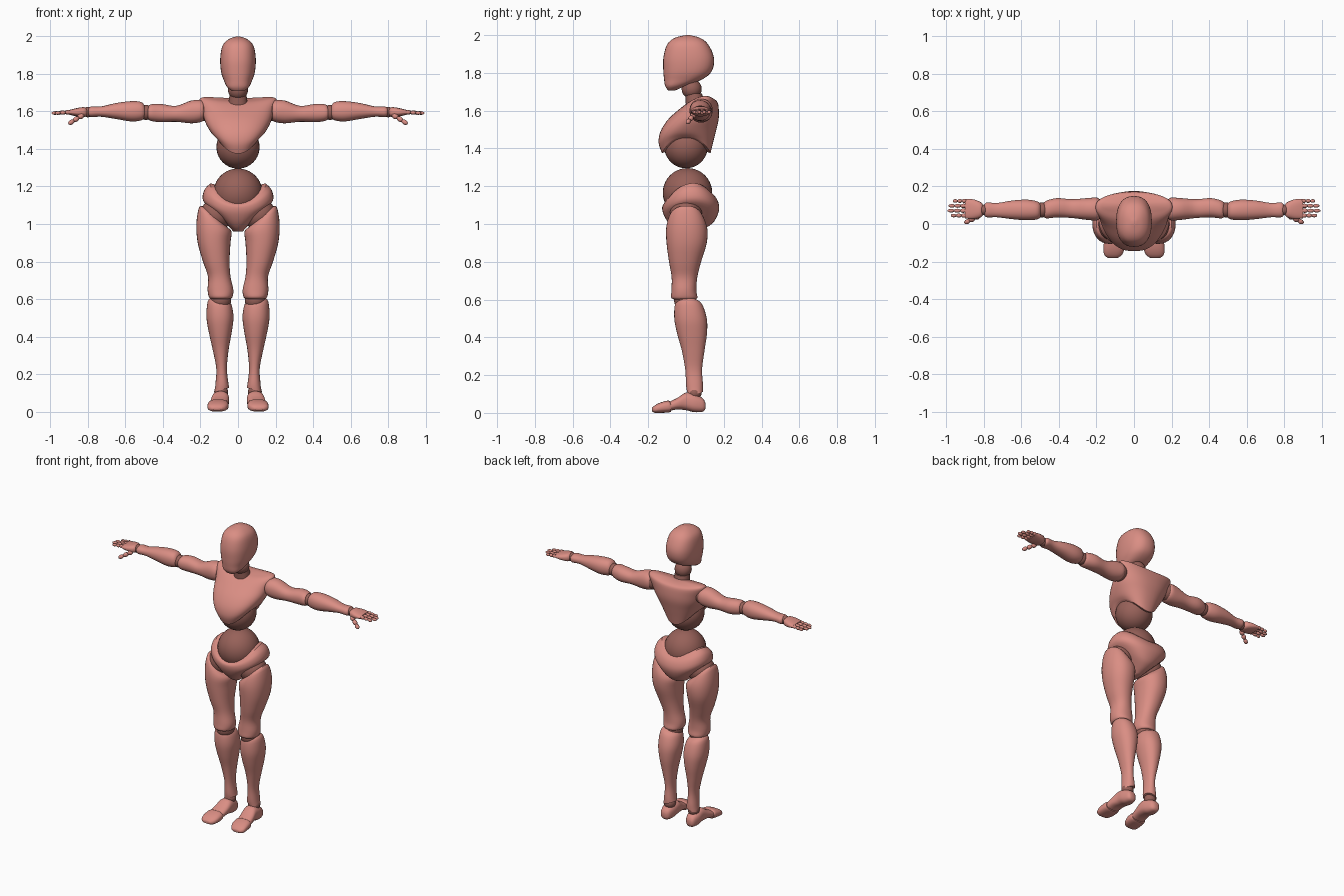
import bpy
import bmesh
import math
from mathutils import Vector, Matrix

default_cube = bpy.data.objects.get("Cube")
if default_cube:
    bpy.data.objects.remove(default_cube, do_unlink=True)


def make_material(name, colour):
    material = bpy.data.materials.new(name)
    material.use_nodes = True
    material.diffuse_color = (*colour, 1)
    material.node_tree.nodes["Principled BSDF"].inputs["Base Color"].default_value = (*colour, 1)
    return material


SHELL = make_material("light_pink_shell", (.70, .27, .23))
JOINT = make_material("dark_pink_joint", (.31, .12, .10))

# How (along, across, deep) coordinates map to the world for each loft axis
AXES = {
    "x": lambda along, across, deep: Vector((along, across, deep)),
    "y": lambda along, across, deep: Vector((across, along, deep)),
    "z": lambda along, across, deep: Vector((across, deep, along)),
}


def finish(bm, name, material, mirrored):
    """Turn a bmesh into one object, or into a left and right pair."""
    for side, sign in (("left_", 1), ("right_", -1)) if mirrored else (("", 1),):
        half = bm.copy()
        for vert in half.verts:
            vert.co.x *= sign
        bmesh.ops.recalc_face_normals(half, faces=half.faces)
        mesh = bpy.data.meshes.new(side + name)
        half.to_mesh(mesh)
        half.free()
        mesh.materials.append(material)
        obj = bpy.data.objects.new(side + name, mesh)
        bpy.context.collection.objects.link(obj)
        bpy.ops.object.select_all(action="DESELECT")
        obj.select_set(True)
        bpy.context.view_layer.objects.active = obj
        bpy.ops.object.shade_smooth_by_angle(angle=math.radians(45))
    bm.free()


def smooth_rings(rings, steps):
    """Pass a smooth spline through the ring measurements."""
    rings = [tuple(ring) + (0,) * (8 - len(ring)) for ring in rings]
    result = []
    for index in range(len(rings) - 1):
        before = rings[max(index - 1, 0)]
        start, end = rings[index], rings[index + 1]
        after = rings[min(index + 2, len(rings) - 1)]
        for step in range(steps):
            t = step / steps
            result.append([
                b + t * (c - a) / 2
                + t * t * (a - b * 5 / 2 + c * 2 - d / 2)
                + t * t * t * ((b - c) * 3 + d - a) / 2
                for a, b, c, d in zip(before, start, end, after)])
    return result + [list(rings[-1])]


def loft(name, axis, rings, material=SHELL, mirrored=False, squareness=2.2, sides=32, steps=4):
    """Rings: along, across min, max, deep min, max, side lift, across tilt, deep tilt."""
    bm = bmesh.new()
    place = AXES[axis]
    loops = []
    for along, left, right, low, high, lift, tilt, pitch in smooth_rings(rings, steps):
        loop = []
        for index in range(sides):
            angle = math.tau * index / sides
            c, s = math.cos(angle), math.sin(angle)
            c = math.copysign(abs(c) ** (2 / squareness), c)
            s = math.copysign(abs(s) ** (2 / squareness), s)
            across = (left + right) / 2 + c * (right - left) / 2
            deep = (low + high) / 2 + s * (high - low) / 2
            loop.append(bm.verts.new(place(along + lift * c * c + tilt * c + pitch * s, across, deep)))
        loops.append(loop)
    for first, second in zip(loops, loops[1:]):
        for i in range(sides):
            j = (i + 1) % sides
            bm.faces.new((first[i], first[j], second[j], second[i]))
    for loop in (loops[0], loops[-1]):
        centre = bm.verts.new(sum((v.co for v in loop), Vector()) / sides)
        for i in range(sides):
            bm.faces.new((loop[i], loop[(i + 1) % sides], centre))
    finish(bm, name, material, mirrored)


def ball(name, centre, size, material=JOINT, mirrored=False):
    bm = bmesh.new()
    bmesh.ops.create_uvsphere(bm, u_segments=32, v_segments=20, radius=1)
    scale = Matrix.Diagonal((*size, 1)) if isinstance(size, tuple) else Matrix.Scale(size, 4)
    bm.transform(Matrix.Translation(centre) @ scale)
    finish(bm, name, material, mirrored)


def digit(name, start, end, radius, bones):
    """A finger made of overlapping elongated beads."""
    start, end = Vector(start), Vector(end)
    bone = (end - start) / bones
    turn = bone.to_track_quat("Z", "Y").to_matrix().to_4x4()
    for index in range(bones):
        bm = bmesh.new()
        bmesh.ops.create_uvsphere(bm, u_segments=12, v_segments=8, radius=1)
        thick = radius * (1 - index / bones / 4)
        stretch = Matrix.Diagonal((thick, thick, bone.length * .58, 1))
        bm.transform(Matrix.Translation(start + bone * (index + .5)) @ turn @ stretch)
        finish(bm, f"{name}_bone_{index}", SHELL, True)


# Head and neck
loft("head", "z", [
    (2, -.01, .01, 0, .02),
    (1.985, -.05, .05, -.06, .075),
    (1.95, -.083, .083, -.1, .118),
    (1.88, -.095, .095, -.12, .148),
    (1.81, -.09, .09, -.12, .137),
    (1.765, -.075, .075, -.116, .085),
    (1.73, -.058, .058, -.11, -.005),
    (1.708, -.03, .03, -.095, -.055)], squareness=2.4)
ball("neck_ball", (0, .03, 1.715), .053)
loft("neck", "z", [(1.69, -.045, .045, -.005, .085), (1.62, -.055, .055, 0, .1)], JOINT)

# Chest, with shoulders raised and the lower rim arched over the sides
loft("chest", "z", [
    (1.66, -.17, .17, .06, .145, .018),
    (1.645, -.205, .205, .015, .167, .02),
    (1.6, -.19, .19, -.045, .174),
    (1.55, -.177, .177, -.098, .172),
    (1.49, -.158, .158, -.135, .158, .02),
    (1.43, -.138, .138, -.145, .143, .05),
    (1.375, -.115, .115, -.127, .13, .085)], squareness=2.3, sides=48)
ball("upper_waist_ball", (0, 0, 1.41), .115)
ball("lower_waist_ball", (0, .008, 1.165), .131)

# Pelvis, with a dipped waistline and leg openings
loft("pelvis", "z", [
    (1.14, -.15, .15, -.108, .125, .072, 0, .03),
    (1.115, -.18, .18, -.125, .162, .065, 0, .02),
    (1.07, -.186, .186, -.122, .176, .055, 0, .01),
    (1.015, -.135, .135, -.1, .15, .06),
    (.98, -.07, .07, -.07, .105, .03),
    (.96, -.025, .025, -.04, .05)], sides=48)

# Legs
ball("hip_ball", (.115, 0, 1.05), .086, mirrored=True)
loft("thigh", "z", [
    (1.07, .12, .18, -.035, .045, 0, .02),
    (1.04, .065, .207, -.085, .085, 0, .05),
    (.98, .035, .222, -.105, .112, 0, .02),
    (.9, .04, .215, -.103, .11),
    (.8, .045, .187, -.09, .08),
    (.72, .04, .16, -.076, .06),
    (.65, .025, .162, -.077, .055),
    (.61, .03, .155, -.078, .06),
    (.6, .045, .14, -.06, .045)], mirrored=True)
ball("knee_ball", (.092, -.005, .595), (.056, .058, .056), mirrored=True)
loft("shin", "z", [
    (.6, .05, .14, -.035, .05, 0, .01),
    (.575, .033, .162, -.058, .085, 0, .01),
    (.5, .024, .168, -.062, .11),
    (.42, .034, .155, -.047, .111),
    (.33, .05, .135, -.022, .098),
    (.23, .059, .116, -.004, .085),
    (.15, .051, .12, 0, .09),
    (.115, .047, .125, .005, .09, 0, -.012)], mirrored=True)
ball("ankle_ball", (.09, .045, .105), .037, mirrored=True)
loft("foot", "y", [
    (.102, .08, .115, .02, .055),
    (.088, .062, .127, .006, .078),
    (.045, .05, .138, .004, .1),
    (0, .047, .14, .014, .108),
    (-.045, .05, .148, .018, .08),
    (-.09, .055, .153, .01, .058)], mirrored=True, squareness=2.5)
loft("toes", "y", [
    (-.08, .055, .155, .006, .056),
    (-.095, .05, .16, .002, .065),
    (-.135, .052, .163, 0, .055),
    (-.165, .065, .158, 0, .04),
    (-.18, .085, .14, .008, .026)], mirrored=True, squareness=2.6)

# Arms
ball("shoulder_ball", (.19, .08, 1.603), .055, mirrored=True)
loft("upper_arm", "x", [
    (.175, .04, .12, 1.565, 1.64),
    (.195, .02, .14, 1.545, 1.66),
    (.25, .022, .138, 1.537, 1.658),
    (.33, .032, .132, 1.545, 1.63),
    (.41, .035, .138, 1.543, 1.64),
    (.465, .03, .125, 1.55, 1.638),
    (.485, .04, .11, 1.565, 1.62)], mirrored=True)
ball("elbow_ball", (.49, .075, 1.595), .04, mirrored=True)
loft("forearm", "x", [
    (.495, .04, .105, 1.57, 1.625),
    (.515, .025, .12, 1.553, 1.65),
    (.57, .02, .13, 1.547, 1.655),
    (.65, .026, .125, 1.56, 1.645),
    (.73, .036, .112, 1.572, 1.627),
    (.785, .036, .115, 1.57, 1.626),
    (.8, .05, .1, 1.58, 1.615)], mirrored=True)
ball("wrist_ball", (.8, .075, 1.597), .028, mirrored=True)
loft("palm", "x", [
    (.803, .05, .1, 1.583, 1.61),
    (.82, .034, .118, 1.57, 1.623),
    (.86, .026, .132, 1.574, 1.618),
    (.9, .03, .134, 1.583, 1.608)], mirrored=True, squareness=2.4)

# Fingers and thumb
for number, tip in enumerate((.975, .992, .987, .965)):
    reach = .045 + number * .026
    digit(f"finger_{number}", (.893, reach, 1.597), (tip, reach, 1.591), .0115, 3)
digit("thumb", (.825, .045, 1.583), (.902, .006, 1.535), .0155, 3)
